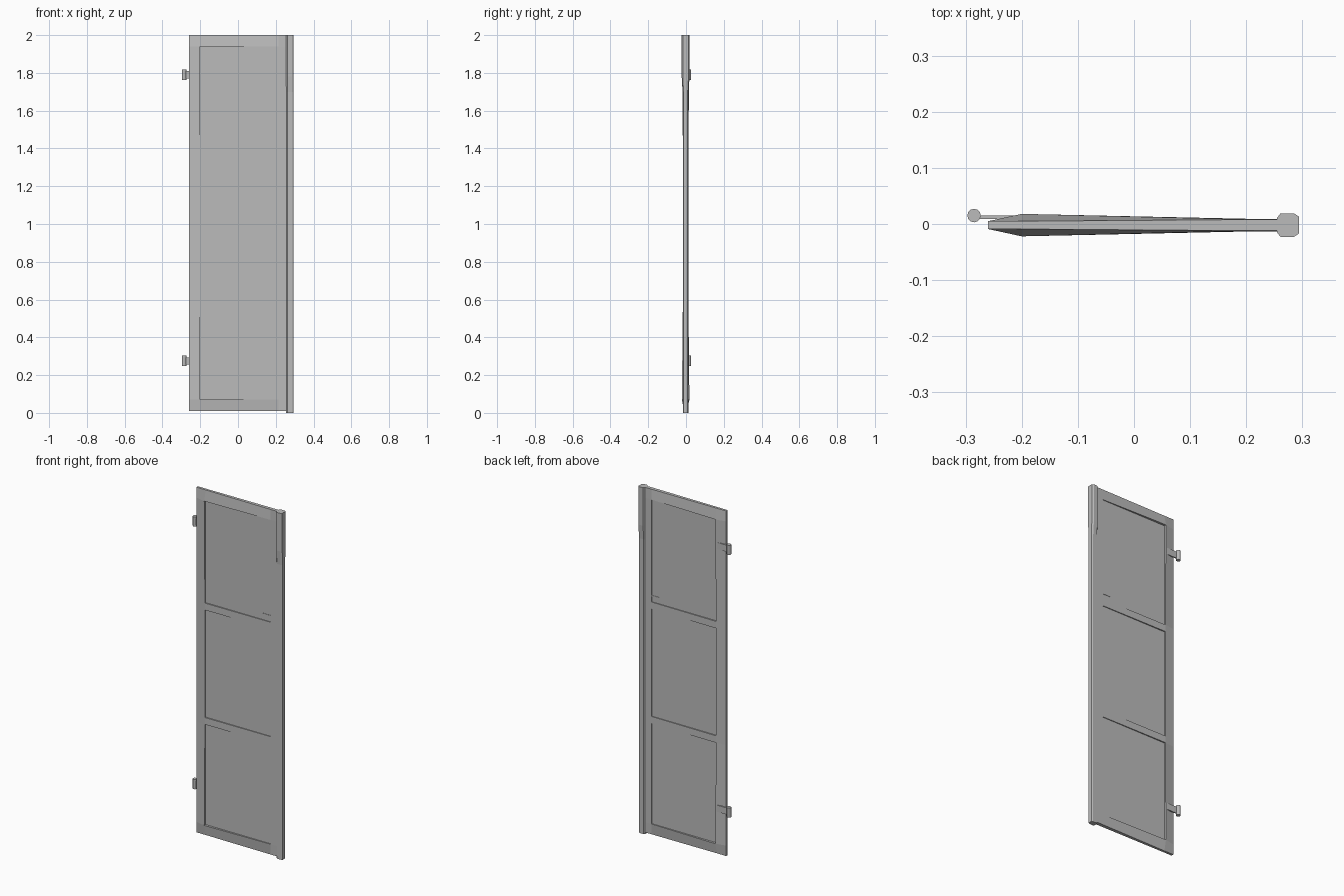
import bpy
import bmesh
from math import radians

cube = bpy.data.objects.get("Cube")
if cube:
    bpy.data.objects.remove(cube, do_unlink=True)

grey = bpy.data.materials.new("plain grey")
grey.use_nodes = True
COLOUR = (0.5, 0.5, 0.5, 1)
grey.diffuse_color = COLOUR
grey.node_tree.nodes["Principled BSDF"].inputs["Base Color"].default_value = COLOUR

MID_Y = -0.002


def finish(bm, name):
    """Turn a bmesh into a named grey object."""
    bmesh.ops.recalc_face_normals(bm, faces=bm.faces)
    mesh = bpy.data.meshes.new(name)
    bm.to_mesh(mesh)
    bm.free()
    mesh.materials.append(grey)
    obj = bpy.data.objects.new(name, mesh)
    bpy.context.scene.collection.objects.link(obj)
    return obj


def box(name, lo, hi):
    bm = bmesh.new()
    bmesh.ops.create_cube(bm, size=1)
    for v in bm.verts:
        v.co = [(a + b) / 2 + c * (b - a) for a, b, c in zip(lo, hi, v.co)]
    return finish(bm, name)


# Door leaf: thin outer rim, thicker frame and three recessed panels per side
XS = [-0.26, -0.20, 0.215, 0.265]
ZS = [0.01, 0.07, 0.65, 0.69, 1.31, 1.35, 1.94, 2.0]
RIM, PANEL = 0.007, 0.007


def half_thickness(i, j):
    if i == 0 or j in (0, len(ZS) - 1):
        return RIM if i < 2 else 0.01
    if i == 1:
        return 0.020 if j in (1, len(ZS) - 2) else 0.014
    return 0.011


bm = bmesh.new()
sides = []
for side in (-1, 1):
    grid = [[bm.verts.new((x, MID_Y + side * half_thickness(i, j), z))
             for j, z in enumerate(ZS)] for i, x in enumerate(XS)]
    sides.append(grid)
    for i in range(len(XS) - 1):
        for j in range(len(ZS) - 1):
            ring = [grid[i][j], grid[i + 1][j], grid[i + 1][j + 1], grid[i][j + 1]]
            if i == 1 and j % 2 == 1:
                inner = [bm.verts.new((v.co.x, MID_Y + side * PANEL, v.co.z)) for v in ring]
                bm.faces.new(inner)
                for k in range(4):
                    n = (k + 1) % 4
                    bm.faces.new((ring[k], ring[n], inner[n], inner[k]))
            else:
                bm.faces.new(ring)


def border(g):
    return ([c[0] for c in g] + g[-1][1:] + [c[-1] for c in g[-2::-1]] + g[0][-2:0:-1])


front, back = border(sides[0]), border(sides[1])
for k in range(len(front)):
    n = (k + 1) % len(front)
    bm.faces.new((front[k], front[n], back[n], back[k]))
finish(bm, "door_leaf")

# Closing post: chamfered section, a little deeper near the top
SECTION = [(0.255, 0.013), (0.261, 0.021), (0.285, 0.021), (0.294, 0.015)]
SECTION += [(x, -y) for x, y in reversed(SECTION)]
bm = bmesh.new()
rings = [[bm.verts.new((x, MID_Y + y * s, z)) for x, y in SECTION]
         for z, s in ((0, 0.72), (1.7, 0.72), (1.78, 1), (2, 1))]
for low, high in zip(rings, rings[1:]):
    for k in range(len(low)):
        n = (k + 1) % len(low)
        bm.faces.new((low[k], low[n], high[n], high[k]))
bm.faces.new(rings[0])
bm.faces.new(rings[-1])
finish(bm, "closing_post")

# Hinges: a flat leaf on the back and an upright round knuckle
for name, z in (("upper", 1.79), ("lower", 0.275)):
    box(name + "_hinge_leaf", (-0.285, 0.009, z - 0.019), (-0.205, 0.0155, z + 0.019))
    bm = bmesh.new()
    bmesh.ops.create_cone(bm, cap_ends=True, segments=12, radius1=0.012,
                          radius2=0.012, depth=0.056)
    bmesh.ops.translate(bm, verts=bm.verts, vec=(-0.285, 0.015, z))
    knuckle = finish(bm, name + "_hinge_knuckle")
    bpy.ops.object.select_all(action="DESELECT")
    knuckle.select_set(True)
    bpy.context.view_layer.objects.active = knuckle
    bpy.ops.object.shade_smooth_by_angle(angle=radians(35))

# Small ledges in the lower corner of the top panel, both sides
for name, side in (("front", -1), ("back", 1)):
    y = MID_Y + side * PANEL
    box(name + "_latch_ledge", (0.165, y - 0.002, 1.382), (0.215, y + 0.002, 1.388))
